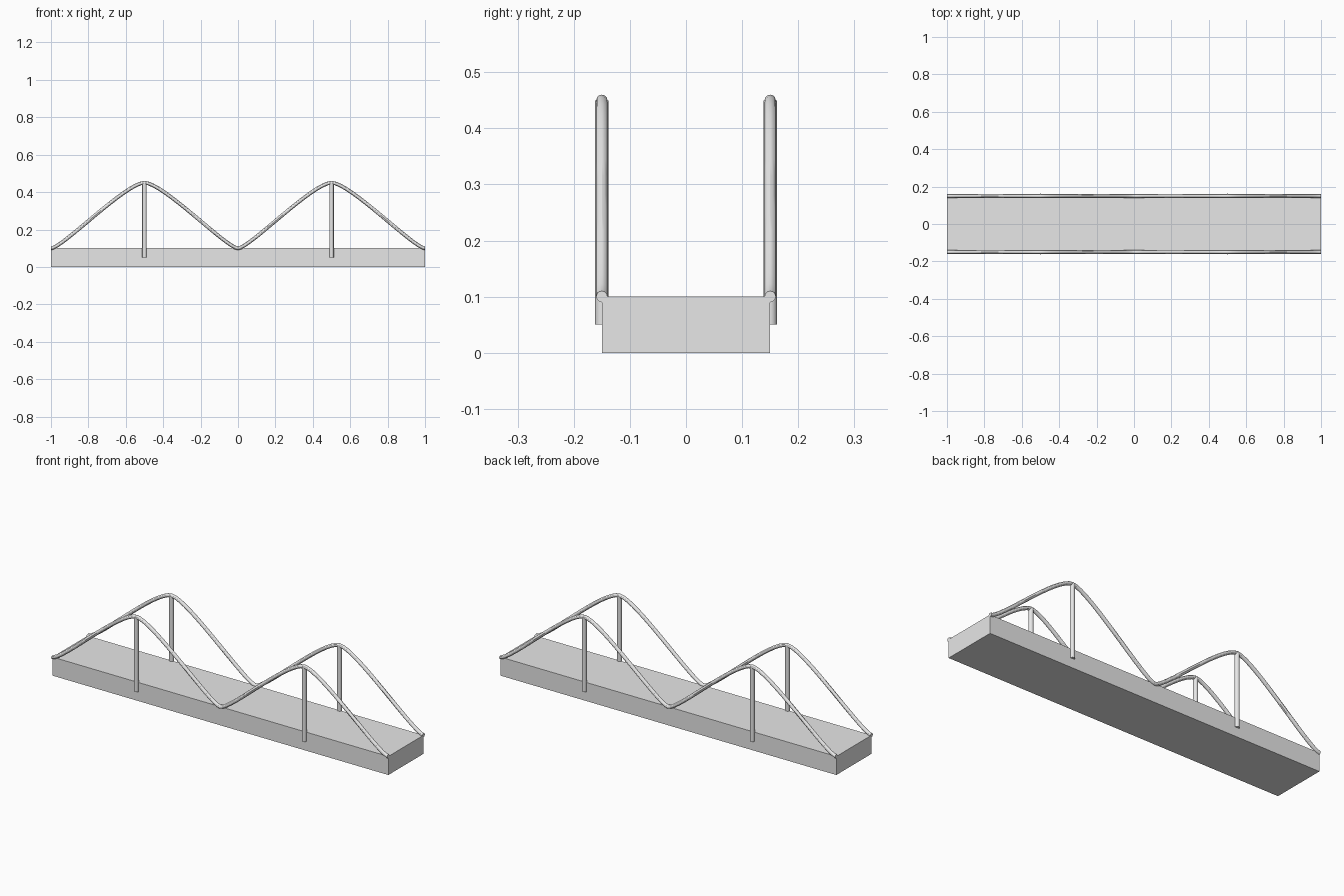
import bpy
from mathutils import Vector

if "Cube" in bpy.data.objects:
    bpy.data.objects.remove(bpy.data.objects["Cube"], do_unlink=True)

GREY = (0.8, 0.8, 0.8, 1)
grey = bpy.data.materials.new("light_grey")
grey.use_nodes = True
grey.diffuse_color = GREY
grey.node_tree.nodes["Principled BSDF"].inputs["Base Color"].default_value = GREY

HALF_WIDTH = 0.15
DECK_TOP = 0.1
PEAK = 0.45


def finish(name, smooth=True):
    obj = bpy.context.object
    obj.name = name
    obj.data.materials.clear()
    obj.data.materials.append(grey)
    if smooth:
        bpy.ops.object.shade_smooth_by_angle()
    return obj


def add_cable(name, y):
    """Round cable rising over each post and dipping to the deck between."""
    curve = bpy.data.curves.new(name, "CURVE")
    curve.dimensions = "3D"
    curve.bevel_depth = 0.01
    curve.bevel_resolution = 4
    curve.resolution_u = 16
    curve.use_fill_caps = True
    spline = curve.splines.new("BEZIER")
    spline.bezier_points.add(4)
    for i, point in enumerate(spline.bezier_points):
        high = i % 2 == 1
        reach = Vector((0.1 if high else 0.06, 0, 0))
        point.handle_left_type = point.handle_right_type = "FREE"
        point.co = (-1 + i * 0.5, y, PEAK if high else DECK_TOP)
        point.handle_left = point.co - reach
        point.handle_right = point.co + reach
    obj = bpy.data.objects.new(name, curve)
    bpy.context.collection.objects.link(obj)
    bpy.ops.object.select_all(action="DESELECT")
    obj.select_set(True)
    bpy.context.view_layer.objects.active = obj
    bpy.ops.object.convert(target="MESH")
    finish(name)


# Deck slab
bpy.ops.mesh.primitive_cube_add(size=1, location=(0, 0, DECK_TOP / 2))
deck = finish("deck", smooth=False)
deck.scale = (2, 2 * HALF_WIDTH, DECK_TOP)

# Posts and cables along both edges
for side, y in (("front", -HALF_WIDTH), ("back", HALF_WIDTH)):
    for end, x in (("right", -0.5), ("left", 0.5)):
        bpy.ops.mesh.primitive_cylinder_add(
            vertices=32, radius=0.012, depth=0.4, location=(x, y, 0.25))
        finish(f"{side}_{end}_post")
    add_cable(f"{side}_cable", y)
